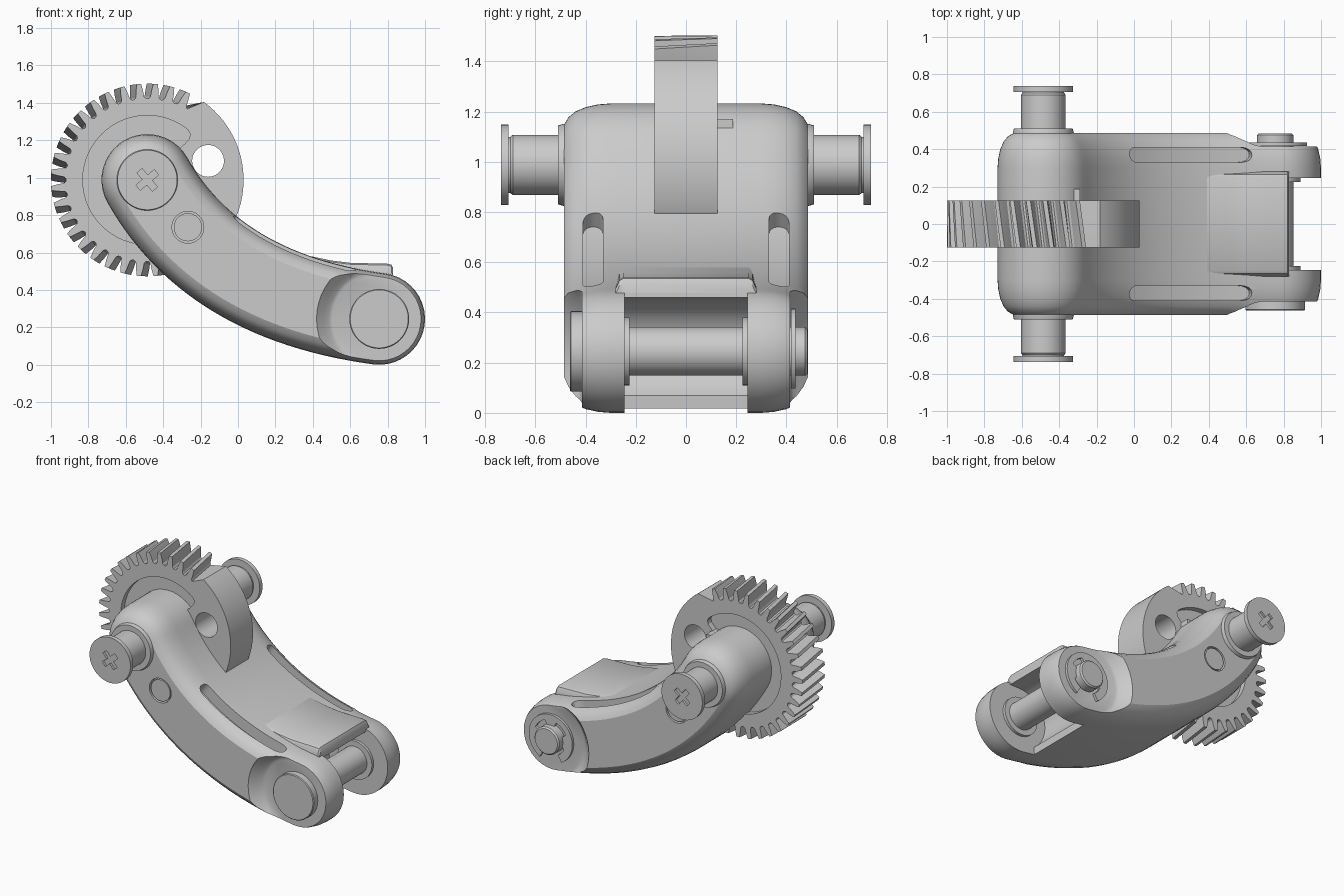
import bpy, bmesh, math
from mathutils import Vector

if "Cube" in bpy.data.objects:
    bpy.data.objects.remove(bpy.data.objects["Cube"])

PIVOT, FORK = Vector((-0.485, 0.988)), Vector((0.755, 0.245))
BEND = Vector((-0.135, 0.365))


def loft(name, rings):
    """Closed solid through a list of rings with equal point counts."""
    bm = bmesh.new()
    vs = [[bm.verts.new(p) for p in ring] for ring in rings]
    n = len(rings[0])
    for a, b in zip(vs, vs[1:]):
        for i in range(n):
            bm.faces.new((a[i], a[(i + 1) % n], b[(i + 1) % n], b[i]))
    bm.faces.new(vs[0])
    bm.faces.new(vs[-1])
    bmesh.ops.recalc_face_normals(bm, faces=bm.faces)
    me = bpy.data.meshes.new(name)
    bm.to_mesh(me)
    bm.free()
    ob = bpy.data.objects.new(name, me)
    bpy.context.collection.objects.link(ob)
    return ob


def prism(name, pts, y0, y1):
    return loft(name, [[(x, y, z) for x, z in pts] for y in (y0, y1)])


def polar(c, r, deg):
    a = math.radians(deg)
    return (c[0] + r * math.cos(a), c[1] + r * math.sin(a))


def arc(c, r, a0, a1, n):
    return [polar(c, r, a0 + (a1 - a0) * i / n) for i in range(n + 1)]


def turned(name, c, profile, n=48):
    """Lathe around the y axis from (y, radius) pairs."""
    return loft(name, [[(x, y, z) for x, z in arc(c, r, 0, 360, n)[:-1]] for y, r in profile])


def cut(ob, cutter):
    cutter.hide_render = True
    m = ob.modifiers.new("cut", 'BOOLEAN')
    m.operation, m.object, m.solver = 'DIFFERENCE', cutter, 'EXACT'
    bpy.context.view_layer.objects.active = ob
    bpy.ops.object.modifier_apply(modifier=m.name)
    bpy.data.objects.remove(cutter)


def path(t):
    """Point and upward normal on the curved arm centreline."""
    p = PIVOT * (1 - t) ** 2 + BEND * (2 * t * (1 - t)) + FORK * t * t
    d = ((BEND - PIVOT) * (1 - t) + (FORK - BEND) * t).normalized()
    return p, Vector((-d.y, d.x))


def arm_outline(r):
    n = 28
    top = [path(i / n) for i in range(n + 1)]
    a1 = math.degrees(math.atan2(top[-1][1].y, top[-1][1].x))
    a0 = math.degrees(math.atan2(top[0][1].y, top[0][1].x))
    pts = [tuple(p + q * r) for p, q in top]
    pts += arc(FORK, r, a1, a1 - 180, 20)[1:-1]
    pts += [tuple(p - q * r) for p, q in reversed(top)]
    pts += arc(PIVOT, r, a0 + 180, a0, 20)[1:-1]
    return pts


# curved arm body with rounded flanks
half = [(0.30, 0.245), (0.35, 0.241), (0.40, 0.230), (0.44, 0.213), (0.468, 0.190), (0.486, 0.160)]
layers = [(-y, r) for y, r in reversed(half)] + half
arm = loft("arm_body", [[(x, y, z) for x, z in arm_outline(r)] for y, r in layers])

# gap between the fork ends, leaving a lip on top
gap = arc(FORK, 0.215, 90, 235, 16) + [(0.62, -0.1), (1.1, -0.1), (1.1, 0.6), (0.83, 0.6), (0.83, 0.46)]
cut(arm, prism("gap_cutter", gap, -0.245, 0.245))

for s in (-1, 1):
    # sunken outer face of each fork end
    cut(arm, turned("fork_cutter", FORK, [(s * 0.415, 0.25), (s * 0.425, 0.27), (s * 0.45, 0.295),
                                         (s * 0.48, 0.33), (s * 0.56, 0.40)]))
    # long slot along the top edge
    rings = []
    for i in range(25):
        u = (1 - math.cos(math.pi * i / 24)) / 2
        p, q = path(0.35 + 0.55 * u)
        e = min(1, min(u, 1 - u) / 0.07)
        w = 0.005 + 0.035 * math.sqrt(1 - (1 - e) ** 2)
        lo, hi = p + q * 0.165, p + q * 0.32
        y = s * 0.37
        rings.append([(lo.x, y - w, lo.y), (lo.x, y + w, lo.y), (hi.x, y + w, hi.y), (hi.x, y - w, hi.y)])
    cut(arm, loft("slot_cutter", rings))
    # ring groove and flush pin
    c = (-0.268, 0.735)
    cut(arm, turned("pin_cutter", c, [(s * 0.45, 0.085), (s * 0.53, 0.085)]))
    turned("flush_pin", c, [(s * 0.42, 0.075), (s * 0.483, 0.075)])

# raised web ending in the lip
web = [(0.15, 0.62), (0.40, 0.578), (0.50, 0.557), (0.60, 0.545), (0.80, 0.54), (0.82, 0.535),
       (0.83, 0.515), (0.83, 0.46), (0.62, 0.45), (0.3, 0.50)]
lip = loft("web_lip", [[(x, y, z - d) for x, z in web] for y, d in
                       ((-0.28, 0.04), (-0.265, 0.008), (-0.25, 0), (0.25, 0), (0.265, 0.008), (0.28, 0.04))])
cut(lip, prism("lip_cutter", gap, -0.4, 0.4))

# sector gear: slanted teeth on the left, plain rim on the right
rim = []
for k in range(23):
    a = 67 + 10 * k
    for da, r in ((-4.2, 0.435), (-2.9, 0.445), (-2.2, 0.48), (-1.3, 0.515),
                  (1.3, 0.515), (2.2, 0.48), (2.9, 0.445), (4.2, 0.435)):
        rim.append((a + da, r))
rim += [(298 + 4 * i, 0.515) for i in range(30)]
gear_rings = []
for i in range(5):
    y, tw = -0.125 + 0.0625 * i, -2 + i
    ring = []
    for a, r in rim:
        x, z = polar(PIVOT, r, a + (tw if a < 295 else 0))
        ring.append((x, y, z))
    gear_rings.append(ring)
gear = loft("sector_gear", gear_rings)
cut(gear, turned("hole_cutter", (-0.16, 1.09), [(-0.3, 0.085), (0.3, 0.085)]))
recess = [tuple(PIVOT)] + [polar(PIVOT, 0.28, 44), polar(PIVOT, 0.315, 44.5), polar(PIVOT, 0.337, 47)] \
    + arc(PIVOT, 0.345, 51, 345, 60)
for s in (-1, 1):
    cut(gear, prism("recess_cutter", recess, s * 0.085, s * 0.2))
prism("gear_key", [(-0.33, 1.13), (-0.29, 1.13), (-0.29, 1.17), (-0.33, 1.17)], 0.08, 0.188)

# pivot pins with cross-slotted heads
for s in (-1, 1):
    turned("pivot_collar", PIVOT, [(s * 0.40, 0.165), (s * 0.49, 0.163), (s * 0.51, 0.157)])
    turned("pivot_pin", PIVOT, [(s * 0.45, 0.12), (s * 0.69, 0.12), (s * 0.70, 0.112), (s * 0.72, 0.112)])
    head = turned("pivot_head", PIVOT, [(s * 0.707, 0.16), (s * 0.738, 0.16)])
    cross = []
    for k in range(4):
        a = 40 + 90 * k
        for r, da in ((0.0255, -45), (0.0665, -15.7), (0.0665, 15.7)):
            cross.append(polar(PIVOT, r, a + da))
    cut(head, prism("cross_cutter", cross, s * 0.722, s * 0.78))

# fork pin, its head, inner washers and retaining clip
turned("fork_pin", FORK, [(-0.43, 0.097), (0.475, 0.097), (0.485, 0.088)])
turned("fork_pin_head", FORK, [(-0.39, 0.16), (-0.458, 0.16), (-0.463, 0.155)])
for s in (-1, 1):
    turned("fork_washer", FORK, [(s * 0.225, 0.135), (s * 0.26, 0.135)])
clip = arc(FORK, 0.17, -60, 240, 40) + arc(FORK, 0.115, 240, 205, 5) + arc(FORK, 0.09, 200, 160, 5) \
    + arc(FORK, 0.13, 155, 110, 6) + arc(FORK, 0.09, 105, 75, 5) + arc(FORK, 0.13, 70, 25, 6) \
    + arc(FORK, 0.09, 20, -20, 5) + arc(FORK, 0.115, -25, -60, 5)
prism("retaining_clip", clip, 0.418, 0.436)

# shading
bpy.ops.object.select_all(action='SELECT')
bpy.context.view_layer.objects.active = arm
bpy.ops.object.shade_smooth_by_angle(angle=math.radians(28))
